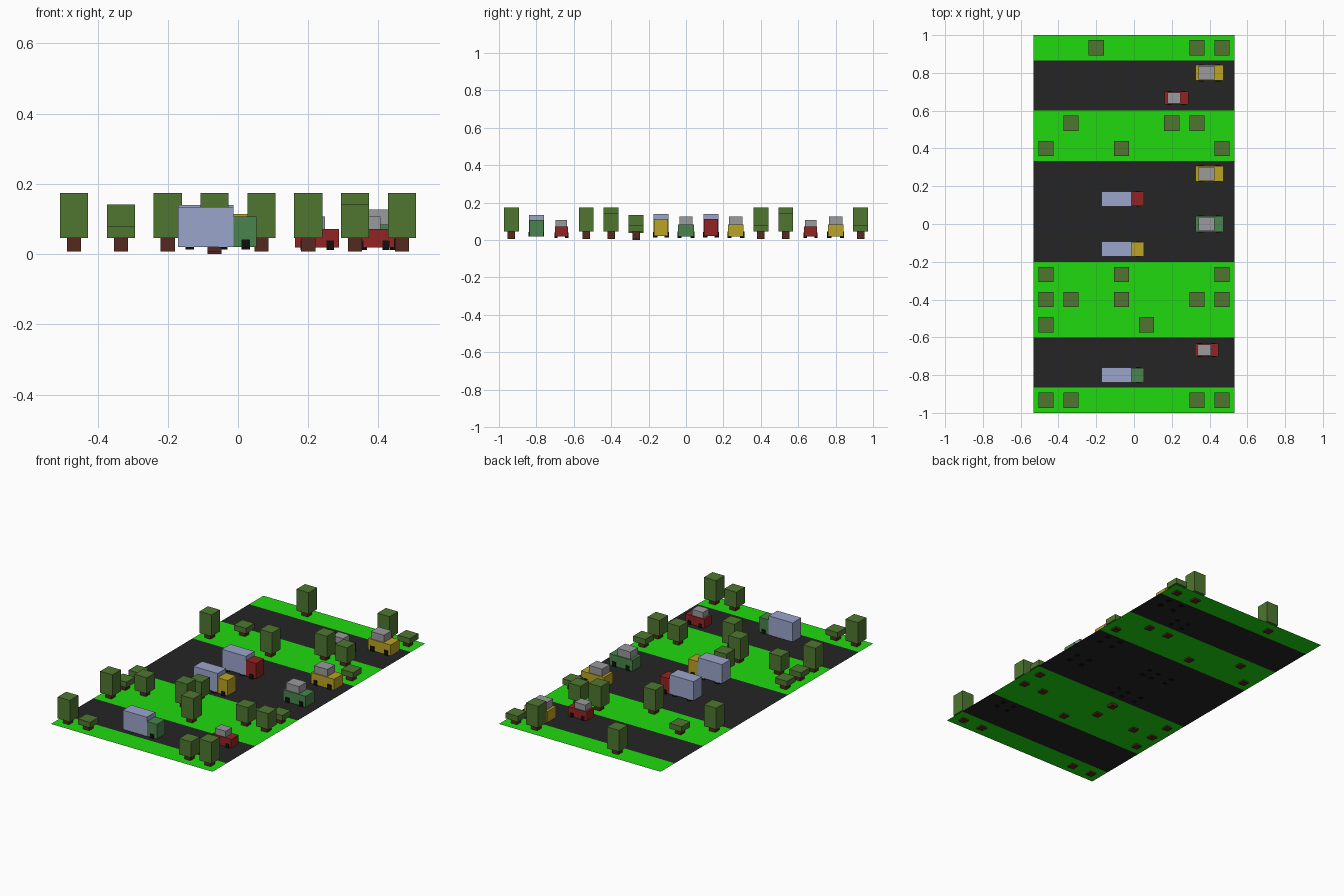
import bpy, bmesh
from mathutils import Matrix, Vector

if "Cube" in bpy.data.objects:
    bpy.data.objects.remove(bpy.data.objects["Cube"])

GROUND = 0.016


def material(name, rgb):
    m = bpy.data.materials.new(name)
    lin = [((c / 255 + 0.055) / 1.055) ** 2.4 if c > 10 else c / 255 / 12.92 for c in rgb]
    m.diffuse_color = (*lin, 1)
    m.use_nodes = True
    m.node_tree.nodes["Principled BSDF"].inputs["Base Color"].default_value = m.diffuse_color
    return m


MAT = {
    "grass": material("grass", (32, 218, 16)),
    "road": material("road", (37, 37, 37)),
    "leaf": material("leaf", (78, 118, 48)),
    "bark": material("bark", (84, 42, 30)),
    "tyre": material("tyre", (15, 15, 15)),
    "cargo": material("cargo", (155, 165, 203)),
    "cabin": material("cabin", (155, 155, 158)),
    "red": material("red", (148, 36, 36)),
    "yellow": material("yellow", (188, 164, 36)),
    "green": material("green", (72, 132, 76)),
}


def boxes(name, mat, spans):
    """One object made of boxes, each given as (x0, x1, y0, y1, z0, z1)."""
    bm = bmesh.new()
    for x0, x1, y0, y1, z0, z1 in spans:
        mid = Vector(((x0 + x1) / 2, (y0 + y1) / 2, (z0 + z1) / 2))
        size = Matrix.Diagonal((x1 - x0, y1 - y0, z1 - z0, 1))
        bmesh.ops.create_cube(bm, size=1, matrix=Matrix.Translation(mid) @ size)
    return finish(name, mat, bm)


def finish(name, mat, bm):
    me = bpy.data.meshes.new(name)
    bm.to_mesh(me)
    bm.free()
    me.materials.append(MAT[mat])
    ob = bpy.data.objects.new(name, me)
    bpy.context.collection.objects.link(ob)
    return ob


# Ground: flat lanes, seen from above and below
def lane(index, kind):
    bm = bmesh.new()
    y = -1 + (index + 0.5) * 2 / 15
    bmesh.ops.create_grid(bm, x_segments=1, y_segments=1, size=0.5,
                          matrix=Matrix.Translation((0, y, GROUND)) @ Matrix.Diagonal((1.066, 2 / 15, 1, 1)))
    finish(kind + "_lane", kind, bm)


for i, c in enumerate("grrgggrrrrggrrg"):
    lane(i, "grass" if c == "g" else "road")


# Trees: square trunk and box crown
def tree(x, y, top, z=0.007):
    boxes("tree_trunk", "bark", [(x - .02, x + .02, y - .02, y + .02, z, z + .039)])
    boxes("tree_crown", "leaf", [(x - .04, x + .04, y - .04, y + .04, z + .039, z + top - .007)])


TALL, MID, LOW = 0.174, 0.141, 0.079
L = 2 / 15
for col, row, top in [
    (-3.5, -7, TALL), (-2.5, -7, LOW), (2.5, -7, MID), (3.5, -7, TALL),
    (-3.5, -4, TALL), (.5, -4, TALL),
    (-3.5, -3, LOW), (-2.5, -3, MID), (-.5, -3, TALL), (2.5, -3, MID), (3.5, -3, MID),
    (-3.5, -2, LOW), (3.5, -2, LOW),
    (-3.5, 3, TALL), (-.5, 3, TALL), (3.5, 3, LOW),
    (-2.5, 4, LOW), (1.5, 4, TALL), (2.5, 4, MID),
    (-1.5, 7, TALL), (2.5, 7, TALL), (3.5, 7, LOW),
]:
    tree(col * L, row * L, top)
tree(-.5 * L, -2 * L, MID, 0.0)


def wheels(name, x, y, xs, half, w, z0, z1, depth):
    """Square wheels in pairs on both sides."""
    boxes(name, "tyre", [(x + c - w, x + c + w, y + min(s * half, s * (half - depth)),
                          y + max(s * half, s * (half - depth)), z0, z1)
                         for c in xs for s in (-1, 1)])


# Cars: body, set-back cabin, four wheels
def car(x, y, colour, s=1.0):
    z = 0.012
    boxes("car_body", colour, [(x - .075 * s, x + .075 * s, y - .0415 * s, y + .0415 * s, z + .007, z + .072 * s)])
    boxes("car_cabin", "cabin", [(x - .059 * s, x + .027 * s, y - .036 * s, y + .036 * s, z + .072 * s, z + .115 * s)])
    wheels("car_wheels", x, y, (-.045 * s, .045 * s), .045 * s, .0125 * s, z, z + .033 * s, .022 * s)


car(.4, 6 * L, "yellow")
car(.225, 5 * L, "red", .83)
car(.4, 2 * L, "yellow")
car(.4, 0, "green")
car(.384, -5 * L, "red", .83)


# Trucks: cab at +x, cargo box, six wheels
def truck(y, colour, dz=0.0, wheel_z=0.013):
    boxes("truck_cargo", "cargo", [(-.171, -.013, y - .04, y + .04, .026 + dz, .140 + dz)])
    boxes("truck_cab", colour, [(-.013, .052, y - .038, y + .038, .022 + dz / 3, .114 + dz)])
    wheels("truck_cab_wheels", 0, y, (.022,), .042, .012, wheel_z, .042, .02)
    wheels("truck_cargo_wheels", 0, y, (-.137, -.042), .038, .012, wheel_z, .042, .02)


truck(L, "red")
truck(-L, "yellow")
truck(-6 * L, "green", -.006, .019)
